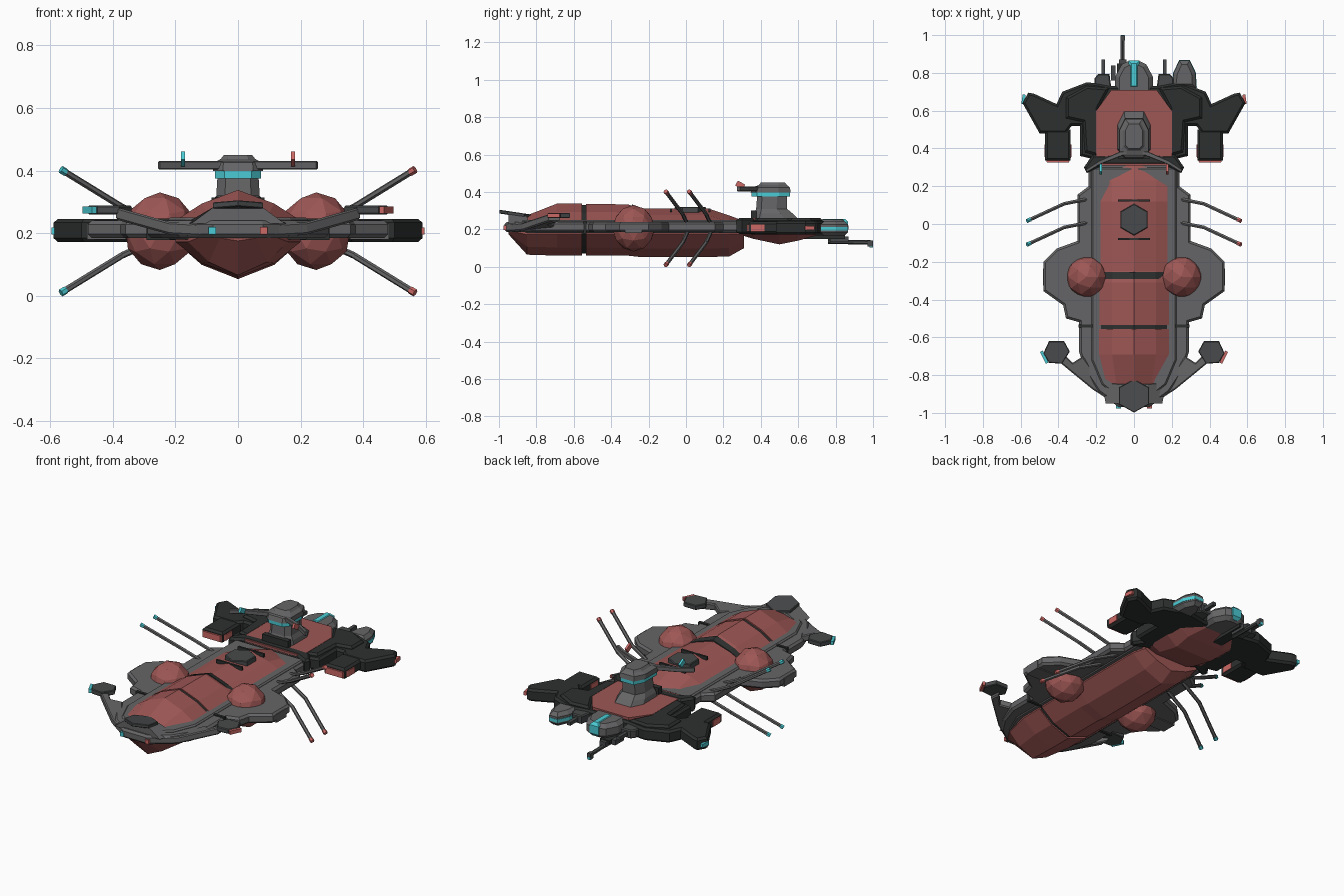
import bpy, bmesh, math
from mathutils import Vector, Matrix


def material(name, r, g, b):
    m = bpy.data.materials.new(name)
    m.diffuse_color = (r, g, b, 1)
    return m


RED = material("hull_red", 0.34, 0.095, 0.09)
GREY = material("plate_grey", 0.13, 0.13, 0.135)
MID = material("hatch_grey", 0.065, 0.068, 0.07)
DARK = material("engine_dark", 0.027, 0.03, 0.029)
TEAL = material("light_teal", 0.07, 0.6, 0.66)
CORAL = material("light_red", 0.6, 0.14, 0.13)


def finish(name, bm, mat):
    bmesh.ops.recalc_face_normals(bm, faces=bm.faces)
    me = bpy.data.meshes.new(name)
    bm.to_mesh(me)
    bm.free()
    me.materials.append(mat)
    ob = bpy.data.objects.new(name, me)
    bpy.context.collection.objects.link(ob)
    return ob


def loft(name, rings, mat):
    bm = bmesh.new()
    vs = [[bm.verts.new(p) for p in ring] for ring in rings]
    n = len(vs[0])
    for a, b in zip(vs, vs[1:]):
        for i in range(n):
            bm.faces.new((a[i], a[(i + 1) % n], b[(i + 1) % n], b[i]))
    bm.faces.new(vs[0])
    bm.faces.new(vs[-1])
    return finish(name, bm, mat)


def slab(name, pts, z0, z1, mat, cham=0.0, lift=None):
    """Extruded outline with chamfered top and bottom edges."""
    bm = bmesh.new()
    d = min(cham, (z1 - z0) * 0.35)
    lo = [bm.verts.new((x, y, z0 + d)) for x, y in pts]
    hi = [bm.verts.new((x, y, z1 - d)) for x, y in pts]
    n = len(pts)
    caps = [bm.faces.new(lo), bm.faces.new(hi)]
    for i in range(n):
        bm.faces.new((lo[i], lo[(i + 1) % n], hi[(i + 1) % n], hi[i]))
    bmesh.ops.recalc_face_normals(bm, faces=bm.faces)
    if cham:
        for f in caps:
            bmesh.ops.inset_region(bm, faces=[f], thickness=cham, depth=d, use_even_offset=True)
    if lift:
        for v in bm.verts:
            v.co.z += lift(abs(v.co.x), v.co.y)
    return finish(name, bm, mat)


def sym(half):
    return half + [(-x, y) for x, y in reversed(half) if x > 0]


def hexagon(cx, cy, r):
    return [(cx + r * math.sin(k * math.pi / 3), cy + r * math.cos(k * math.pi / 3)) for k in range(6)]


def box(name, c, size, mat, rz=0.0, rx=0.0):
    bm = bmesh.new()
    bmesh.ops.create_cube(bm, size=1)
    m = Matrix.Translation(c) @ Matrix.Rotation(rz, 4, 'Z') @ Matrix.Rotation(rx, 4, 'X')
    bmesh.ops.transform(bm, matrix=m @ Matrix.Diagonal((*size, 1)), verts=bm.verts)
    return finish(name, bm, mat)


def tube(name, pts, r, mat, sides=6):
    bm = bmesh.new()
    for a, b in zip(pts, pts[1:]):
        a, b = Vector(a), Vector(b)
        rot = (b - a).to_track_quat('Z', 'Y').to_matrix().to_4x4()
        bmesh.ops.create_cone(bm, cap_ends=True, segments=sides, radius1=r, radius2=r,
                              depth=(b - a).length, matrix=Matrix.Translation((a + b) / 2) @ rot)
    return finish(name, bm, mat)


# Red hull sections
def hull_ring(y, w, top, bot):
    m = 0.205
    r = [(0, top), (0.58 * w, top - 0.33 * (top - m)), (w, min(0.24, top - 0.02)),
         (w, max(0.172, bot + 0.02)), (0.58 * w, bot + 0.3 * (m - bot)), (0, bot)]
    r += [(-x, z) for x, z in r[-2:0:-1]]
    return [(x, y, z) for x, z in r]


def hull(name, stations, mat):
    return loft(name, [hull_ring(*s) for s in stations], mat)


hull("front_hull", [(-0.95, 0.10, 0.235, 0.175), (-0.85, 0.16, 0.275, 0.065),
                    (-0.69, 0.20, 0.338, 0.06), (-0.555, 0.20, 0.338, 0.06)], RED)
hull("hull_joint", [(-0.57, 0.19, 0.33, 0.07), (-0.52, 0.19, 0.33, 0.07)], DARK)
hull("main_hull", [(-0.535, 0.20, 0.336, 0.06), (-0.31, 0.20, 0.334, 0.06), (-0.25, 0.20, 0.312, 0.053),
                   (0.12, 0.20, 0.312, 0.053), (0.23, 0.20, 0.275, 0.055), (0.31, 0.18, 0.245, 0.10)], RED)
hull("hull_band", [(-0.29, 0.195, 0.334, 0.065), (-0.255, 0.195, 0.322, 0.065)], DARK)
for y in (-0.08, 0.125):
    box("deck_groove", (0, y, 0.303), (0.17, 0.012, 0.02), DARK)

# Grey rim plate and its raised inner step
rim = [(0.08, -0.97), (0.19, -0.89), (0.25, -0.80), (0.29, -0.68), (0.29, -0.52), (0.36, -0.50),
       (0.375, -0.43), (0.48, -0.355), (0.48, -0.20), (0.41, -0.13), (0.30, -0.09), (0.30, 0.155),
       (0.24, 0.20), (0.24, 0.34)]
slab("rim_plate", sym(rim), 0.185, 0.24, GREY, 0.012)
slab("rim_step", sym([(0.07, -0.93), (0.17, -0.85), (0.225, -0.72), (0.225, 0.30)]), 0.18, 0.25, GREY, 0.008)
box("rim_seam", (0, -0.54, 0.212), (0.585, 0.016, 0.068), DARK)

# Nose platform
loft("nose_support", [[(-0.15, -0.95, 0.23), (0.15, -0.95, 0.23), (0.17, -0.84, 0.23), (-0.17, -0.84, 0.23)],
                      [(-0.075, -0.95, 0.285), (0.075, -0.95, 0.285), (0.075, -0.85, 0.27), (-0.075, -0.85, 0.27)]], GREY)
slab("nose_platform", [(x * 1.05, y) for x, y in hexagon(0, -0.91, 0.088)], 0.272, 0.292, MID, 0.003,
     lambda x, y: -0.15 * (y + 0.91))
slab("deck_hatch", hexagon(0, 0.023, 0.084), 0.27, 0.32, MID, 0.004)

# Parts repeated on both sides
for s in (-1, 1):
    side = "right" if s > 0 else "left"
    light = CORAL if s > 0 else TEAL

    def out(pts):
        return [(s * x, y) for x, y in pts]

    bm = bmesh.new()
    bmesh.ops.create_icosphere(bm, subdivisions=2, radius=0.124,
                               matrix=Matrix.Translation((s * 0.25, -0.28, 0.206)) @ Matrix.Diagonal((0.92, 0.92, 1, 1)))
    finish(side + "_dome", bm, RED)
    box(side + "_rim_block", (s * 0.42, -0.28, 0.205), (0.125, 0.09, 0.05), GREY)

    # Front arm with pod
    slab(side + "_front_arm", out([(0.12, -0.94), (0.22, -0.875), (0.33, -0.785), (0.39, -0.735), (0.385, -0.675),
                                   (0.325, -0.735), (0.27, -0.70), (0.20, -0.80)]), 0.19, 0.23, GREY, 0.006,
         lambda x, y: max(0, x - 0.2) * 0.28)
    slab(side + "_arm_pod", out([(0.34, -0.675), (0.37, -0.62), (0.45, -0.62), (0.48, -0.685),
                                 (0.45, -0.735), (0.38, -0.74)]), 0.26, 0.288, MID, 0.004)
    box(side + "_arm_light", (s * 0.475, -0.705, 0.274), (0.016, 0.07, 0.022), light, -s * 0.45)
    box(side + "_nose_light", (s * 0.082, -0.962, 0.208), (0.024, 0.03, 0.024), light)

    # Aerials above and below
    for y in (0.0, 0.125):
        for k in (-1, 1):
            knee = Vector((s * 0.37, y - 0.018, 0.206 + k * 0.077))
            tip = Vector((s * 0.562, y - 0.107, 0.206 + k * 0.195))
            tube(side + "_aerial", [(s * 0.23, y + 0.01, 0.206 + k * 0.015), knee, tip], 0.0105, GREY)
            d = (tip - knee).normalized()
            tube(side + "_aerial_light", [tip - d * 0.015, tip + d * 0.005], 0.0125, light)

    # Engine wing, pods and lights
    slab(side + "_engine_wing", out([(0.0, 0.34), (0.20, 0.34), (0.285, 0.36), (0.285, 0.52), (0.33, 0.52), (0.36, 0.48),
                                     (0.50, 0.48), (0.545, 0.56), (0.59, 0.64), (0.56, 0.695), (0.53, 0.69),
                                     (0.41, 0.635), (0.38, 0.70), (0.25, 0.75), (0.20, 0.745), (0.12, 0.73),
                                     (0.0, 0.73)]), 0.172, 0.245, DARK, 0.012)
    slab(side + "_engine_deck", out([(0.19, 0.36), (0.26, 0.38), (0.27, 0.54), (0.36, 0.56), (0.36, 0.67),
                                     (0.25, 0.73), (0.13, 0.72), (0.19, 0.61)]), 0.20, 0.26, DARK, 0.012)
    slab(side + "_intake_pod", out([(0.335, 0.335), (0.47, 0.335), (0.47, 0.50), (0.335, 0.50)]),
         0.178, 0.242, DARK, 0.012)
    slab(side + "_intake_core", out([(0.345, 0.325), (0.46, 0.325), (0.475, 0.36), (0.475, 0.42), (0.33, 0.42),
                                     (0.33, 0.36)]), 0.19, 0.226, CORAL)
    box(side + "_wing_light", (s * 0.585, 0.66, 0.207), (0.016, 0.05, 0.022), light, s * 0.15)
    slab(side + "_rear_block", out([(0.12, 0.72), (0.21, 0.72), (0.21, 0.77), (0.19, 0.795), (0.13, 0.795)]),
         0.185, 0.235, MID, 0.006)
    box(side + "_rear_rod", (s * 0.163, 0.82, 0.21), (0.02, 0.10, 0.02), MID)
    box(side + "_bridge_light", (s * 0.176, 0.29, 0.437), (0.013, 0.045, 0.03), light, 0, -0.5)

# Dark collar between hull and stern, then the red stern deck
slab("stern_collar", sym([(0.17, 0.31), (0.25, 0.27), (0.265, 0.30), (0.22, 0.365), (0.0, 0.375)]),
     0.175, 0.262, DARK, 0.012)
loft("stern_deck", [[(-w, y, 0.26), (w, y, 0.26), (w, y, 0.185), (0.6 * w, y, b), (-0.6 * w, y, b), (-w, y, 0.185)]
                    for y, w, b in ((0.31, 0.17, 0.165), (0.36, 0.20, 0.15), (0.50, 0.20, 0.12),
                                    (0.60, 0.20, 0.14), (0.71, 0.12, 0.172))], RED)


# Bridge tower
def tower_ring(z, y0, y1, w):
    c = 0.4 * w
    half = [(w - c, y0), (w, y0 + c), (w, y1 - 2 * c), (w - c, y1)]
    return [(x, y, z) for x, y in sym(half)]


loft("bridge_tower", [tower_ring(*r) for r in ((0.25, 0.355, 0.605, 0.088), (0.285, 0.365, 0.57, 0.082),
                                               (0.31, 0.375, 0.54, 0.07), (0.375, 0.38, 0.54, 0.066))], GREY)
loft("bridge_window", [tower_ring(z, 0.35, 0.555, 0.073) for z in (0.375, 0.40)], TEAL)
loft("bridge_roof", [tower_ring(*r) for r in ((0.398, 0.345, 0.56, 0.08), (0.425, 0.355, 0.555, 0.078),
                                              (0.437, 0.39, 0.54, 0.055), (0.45, 0.40, 0.53, 0.045))], GREY)
box("bridge_front_slab", (0, 0.363, 0.28), (0.17, 0.03, 0.04), DARK)
slab("bridge_wing", sym([(0.06, 0.362), (0.18, 0.315), (0.25, 0.272), (0.256, 0.288), (0.185, 0.335),
                         (0.07, 0.385)]), 0.404, 0.43, GREY, 0.003)

# Stern thruster, side pod and gun
dome = [(0.10, 0.68), (0.10, 0.78), (0.065, 0.845), (0.035, 0.86)]
slab("stern_thruster", sym(dome), 0.165, 0.252, GREY, 0.022)
slab("thruster_stripe", sym([(0.03, 0.715), (0.03, 0.866)]), 0.175, 0.256, TEAL, 0.016)
pod = [(0.20, 0.72), (0.21, 0.80), (0.24, 0.865), (0.295, 0.865), (0.325, 0.80), (0.33, 0.72)]
slab("stern_pod", pod, 0.165, 0.245, GREY, 0.02)
slab("stern_pod_light", [(0.265 + (x - 0.265) * 1.04, y + 0.002) for x, y in pod], 0.193, 0.212, TEAL)
box("gun_mount", (-0.06, 0.70, 0.158), (0.06, 0.30, 0.02), DARK)
box("gun_body", (-0.06, 0.82, 0.148), (0.04, 0.10, 0.03), MID)
tube("gun_barrel", [(-0.06, 0.76, 0.135), (-0.06, 0.992, 0.13)], 0.012, MID)
box("gun_sight", (-0.11, 0.80, 0.16), (0.025, 0.08, 0.03), MID)
box("gun_muzzle", (-0.06, 0.985, 0.125), (0.024, 0.028, 0.034), MID)
box("gun_light", (-0.06, 0.99, 0.112), (0.018, 0.02, 0.016), TEAL)
